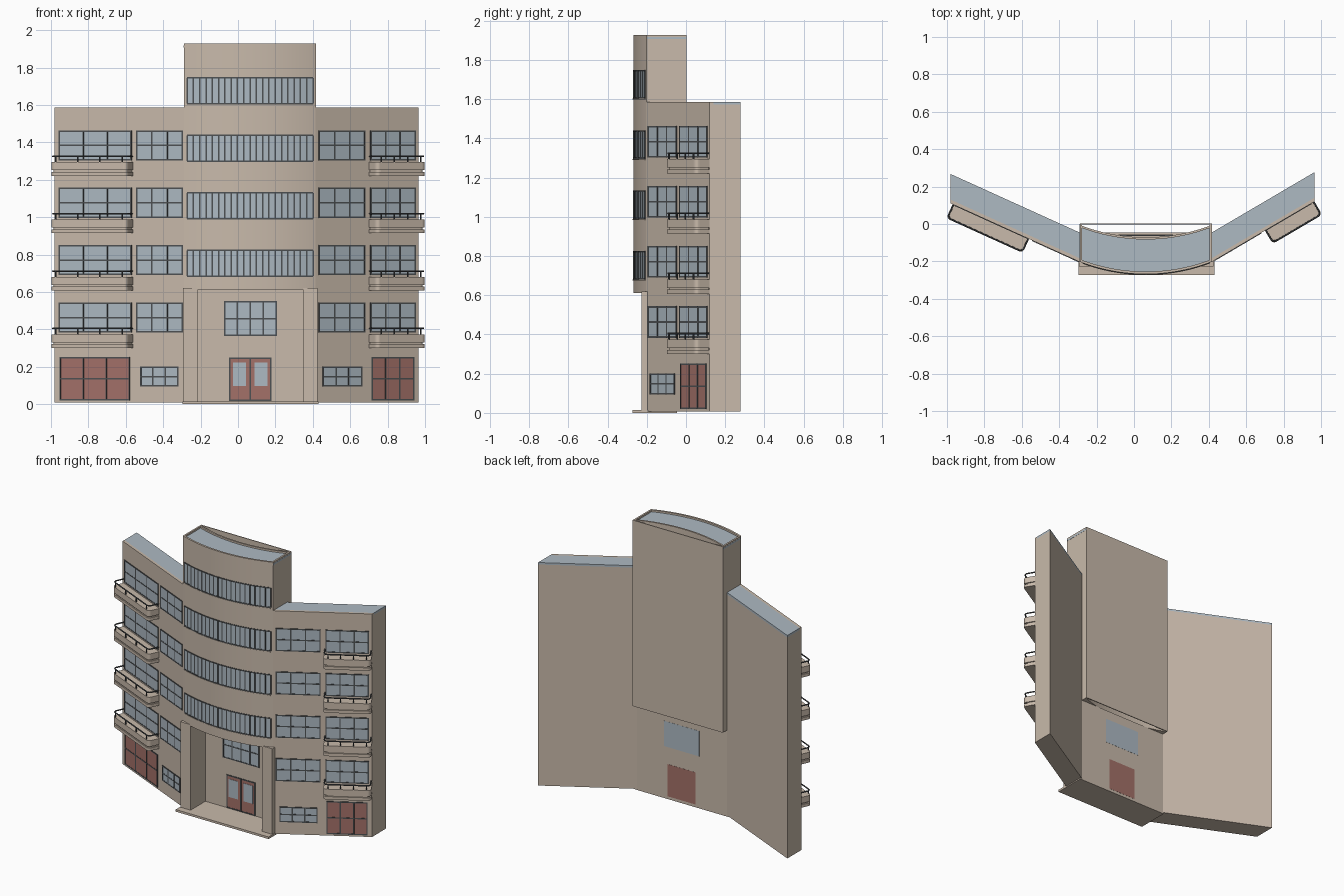
import bpy, bmesh, math
from mathutils import Matrix, Vector

if "Cube" in bpy.data.objects:
    bpy.data.objects.remove(bpy.data.objects["Cube"])


def material(name, r, g, b):
    m = bpy.data.materials.new(name)
    m.use_nodes = True
    m.diffuse_color = (r, g, b, 1)
    m.node_tree.nodes["Principled BSDF"].inputs["Base Color"].default_value = (r, g, b, 1)
    return m


WALL = material("tan_wall", 0.58, 0.49, 0.405)
GLASS = material("blue_grey_glass", 0.42, 0.49, 0.545)
RED = material("red_door", 0.37, 0.165, 0.14)
FRAME = material("dark_frame", 0.075, 0.082, 0.087)


def make(name, bm, mat, smooth=False):
    bmesh.ops.recalc_face_normals(bm, faces=bm.faces)
    me = bpy.data.meshes.new(name)
    bm.to_mesh(me)
    bm.free()
    me.materials.append(mat)
    ob = bpy.data.objects.new(name, me)
    bpy.context.collection.objects.link(ob)
    if smooth:
        bpy.ops.object.select_all(action="DESELECT")
        ob.select_set(True)
        bpy.context.view_layer.objects.active = ob
        bpy.ops.object.shade_smooth_by_angle(angle=math.radians(25))
    return ob


def add_prism(bm, outline, z0, z1, mx=Matrix()):
    low = [bm.verts.new(mx @ Vector((x, y, z0))) for x, y in outline]
    top = [bm.verts.new(mx @ Vector((x, y, z1))) for x, y in outline]
    bm.faces.new(low[::-1])
    bm.faces.new(top)
    for i in range(len(low)):
        j = (i + 1) % len(low)
        bm.faces.new((low[i], low[j], top[j], top[i]))


def prism(name, outline, z0, z1, mat, mx=Matrix(), smooth=False):
    bm = bmesh.new()
    add_prism(bm, outline, z0, z1, mx)
    return make(name, bm, mat, smooth)


def rect(x0, x1, y0, y1):
    return [(x0, y0), (x1, y0), (x1, y1), (x0, y1)]


def box(name, x0, x1, y0, y1, z0, z1, mat, mx=Matrix()):
    return prism(name, rect(x0, x1, y0, y1), z0, z1, mat, mx)


def grid_panel(name, mx, x0, x1, z0, z1, cols, rows, mat, bar=0.008):
    """Thin pane with a dark outer frame and glazing bars, on local plane y = 0."""
    box(name + "_pane", x0, x1, -0.002, 0.002, z0, z1, mat, mx)
    bm = bmesh.new()
    for i in range(cols + 1):
        x, w = x0 + (x1 - x0) * i / cols, bar / 2
        add_prism(bm, rect(x - w, x + w, -0.004, 0.001), z0 - w, z1 + w, mx)
    for i in range(rows + 1):
        z = z0 + (z1 - z0) * i / rows
        add_prism(bm, rect(x0, x1, -0.0035, 0.001), z - bar / 2, z + bar / 2, mx)
    make(name + "_frame", bm, FRAME)


# Balconies
def balcony(name, mx, u0, u1, z):
    def outline(inset, depth, r=0.022):
        a, b = u0 + inset, u1 - inset
        pts = [(a, 0.0)]
        for cx, start in ((a + r, math.pi), (b - r, 1.5 * math.pi)):
            for k in range(6):
                t = start + k * math.pi / 10
                pts.append((cx + r * math.cos(t), -depth + r + r * math.sin(t)))
        return pts + [(b, 0.0)]

    prism(name + "_lower_slab", outline(0, 0.082), z - 0.086, z - 0.065, WALL, mx)
    prism(name + "_core", outline(0.008, 0.074), z - 0.065, z - 0.056, WALL, mx)
    prism(name + "_upper_slab", outline(0, 0.082), z - 0.056, z - 0.013, WALL, mx)
    # railing
    path = outline(0.005, 0.077)
    cu = bpy.data.curves.new(name + "_railing", "CURVE")
    cu.dimensions = "3D"
    cu.bevel_depth = 0.0045
    cu.bevel_resolution = 1
    cu.materials.append(FRAME)
    sp = cu.splines.new("POLY")
    sp.points.add(len(path) - 1)
    for p, (x, y) in zip(sp.points, path):
        p.co = (mx @ Vector((x, y, z + 0.018))).to_4d()
    bpy.context.collection.objects.link(bpy.data.objects.new(name + "_railing", cu))
    bm = bmesh.new()
    for i in range(4):
        x = u0 + 0.03 + (u1 - u0 - 0.06) * i / 3
        add_prism(bm, rect(x - 0.003, x + 0.003, -0.08, -0.074), z - 0.014, z + 0.018, mx)
    make(name + "_rail_posts", bm, FRAME)


# Wings
FLOORS = [0.387 + 0.3067 * i for i in range(4)]
WING_TOP, DEPTH = 1.586, 0.157


def wing(name, a, b, windows, doors, small, balc):
    (ax, ay), (bx, by) = a, b
    angle = math.atan2(by - ay, bx - ax)
    mx = Matrix.Translation((ax, ay, 0)) @ Matrix.Rotation(angle, 4, "Z")

    def u(x):
        return (x - ax) / math.cos(angle)

    def strip(d0, d1):
        return [(ax, ay + d0), (bx, by + d0), (bx, by + d1), (ax, ay + d1)]

    prism(name + "_wall", strip(0, DEPTH), 0.008, WING_TOP - 0.014, WALL)
    prism(name + "_parapet", strip(0, 0.02), WING_TOP - 0.014, WING_TOP, WALL)
    prism(name + "_roof", strip(0.02, DEPTH), WING_TOP - 0.014, WING_TOP, GLASS)
    for i, z in enumerate(FLOORS):
        for j, (x0, x1) in enumerate(windows):
            grid_panel(f"{name}_window_{i}_{j}", mx, u(x0), u(x1), z, z + 0.153, 3, 2, GLASS)
        balcony(f"{name}_balcony_{i}", mx, u(balc[0]), u(balc[1]), z)
    grid_panel(name + "_red_door", mx, u(doors[0]), u(doors[1]), 0.024, 0.248, 3, 2, RED)
    grid_panel(name + "_small_window", mx, u(small[0]), u(small[1]), 0.098, 0.198, 3, 2, GLASS)


wing("right_wing", (-0.98, 0.11), (-0.29, -0.203),
     [(-0.955, -0.571), (-0.54, -0.297)], (-0.95, -0.581), (-0.52, -0.321), (-0.97, -0.561))
wing("left_wing", (0.415, -0.203), (0.965, 0.12),
     [(0.434, 0.677), (0.71, 0.945)], (0.716, 0.937), (0.455, 0.66), (0.7, 0.965))

# Curved tower
TX0, TX1, SAG = -0.29, 0.416, 0.066
MID, HALF = (TX0 + TX1) / 2, (TX1 - TX0) / 2
RADIUS = (HALF ** 2 + SAG ** 2) / (2 * SAG)
BASE, TOP = 0.612, 1.928


def arc_y(x):
    return -0.202 + RADIUS - SAG - math.sqrt(RADIUS ** 2 - (x - MID) ** 2)


def arc_strip(d0, d1, x0=TX0, x1=TX1, n=36):
    xs = [x0 + (x1 - x0) * i / n for i in range(n + 1)]
    return [(x, arc_y(x) + d0) for x in xs] + [(x, arc_y(x) + d1) for x in xs[::-1]]


prism("tower_body", arc_strip(0, 0.197), BASE, TOP - 0.018, WALL, smooth=True)
prism("tower_roof", arc_strip(0.012, 0.187), TOP - 0.018, TOP - 0.012, GLASS)
prism("tower_front_parapet", arc_strip(0, 0.014), TOP - 0.018, TOP, WALL, smooth=True)
prism("tower_back_parapet", arc_strip(0.185, 0.197), TOP - 0.018, TOP, WALL, smooth=True)
for side, x0, edge in (("right", TX0, TX0 - 0.001), ("left", TX1 - 0.012, TX1)):
    box(f"tower_{side}_parapet", x0, x0 + 0.012, -0.2, 0.0, BASE, TOP, WALL)
    box(f"tower_{side}_roof_edge", edge, edge + 0.001, -0.2, 0.0, TOP - 0.022, TOP - 0.01, GLASS)
box("tower_back_wall", TX0, TX1, -0.004, 0.002, BASE, TOP, WALL)

# Curved ribbon windows with sills
WX0, WX1, PANES = -0.272, 0.401, 20
for i in range(4):
    z0 = 0.685 + 0.3075 * i
    z1 = z0 + 0.137
    prism(f"ribbon_glass_{i}", arc_strip(-0.0015, 0.004, WX0, WX1), z0, z1, GLASS, smooth=True)
    prism(f"ribbon_sill_{i}", arc_strip(-0.005, 0.003, WX0, WX1), z0 - 0.009, z0 - 0.004, WALL,
          smooth=True)
    bm = bmesh.new()
    for z in (z0, z1):
        add_prism(bm, arc_strip(-0.003, 0.003, WX0, WX1), z - 0.004, z + 0.004)
    for k in range(PANES + 1):
        x = WX0 + (WX1 - WX0) * k / PANES
        add_prism(bm, rect(x - 0.004, x + 0.004, arc_y(x) - 0.0035, arc_y(x) + 0.003), z0, z1)
    make(f"ribbon_frame_{i}", bm, FRAME)

# Entrance porch
box("entrance_step", -0.297, 0.43, -0.272, -0.046, 0, 0.015, WALL)
box("porch_right_pillar", -0.293, -0.213, -0.226, -0.046, 0.015, 0.62, WALL)
box("porch_left_pillar", 0.348, 0.426, -0.226, -0.046, 0.015, 0.62, WALL)
box("porch_back_wall", -0.213, 0.348, -0.06, -0.046, 0.015, BASE, WALL)
porch = Matrix.Translation((0, -0.06, 0))
grid_panel("porch_window", porch, -0.072, 0.205, 0.368, 0.547, 4, 2, GLASS)
grid_panel("porch_door", porch, -0.043, 0.175, 0.02, 0.247, 2, 1, RED)
for i, x in enumerate((-0.028, 0.087)):
    box(f"porch_door_glass_{i}", x, x + 0.072, -0.064, -0.06, 0.097, 0.224, GLASS)

# Rear of the entrance
box("rear_window", -0.072, 0.205, -0.047, -0.045, 0.368, 0.547, GLASS)
box("rear_door", -0.043, 0.175, -0.047, -0.045, 0.02, 0.247, RED)
